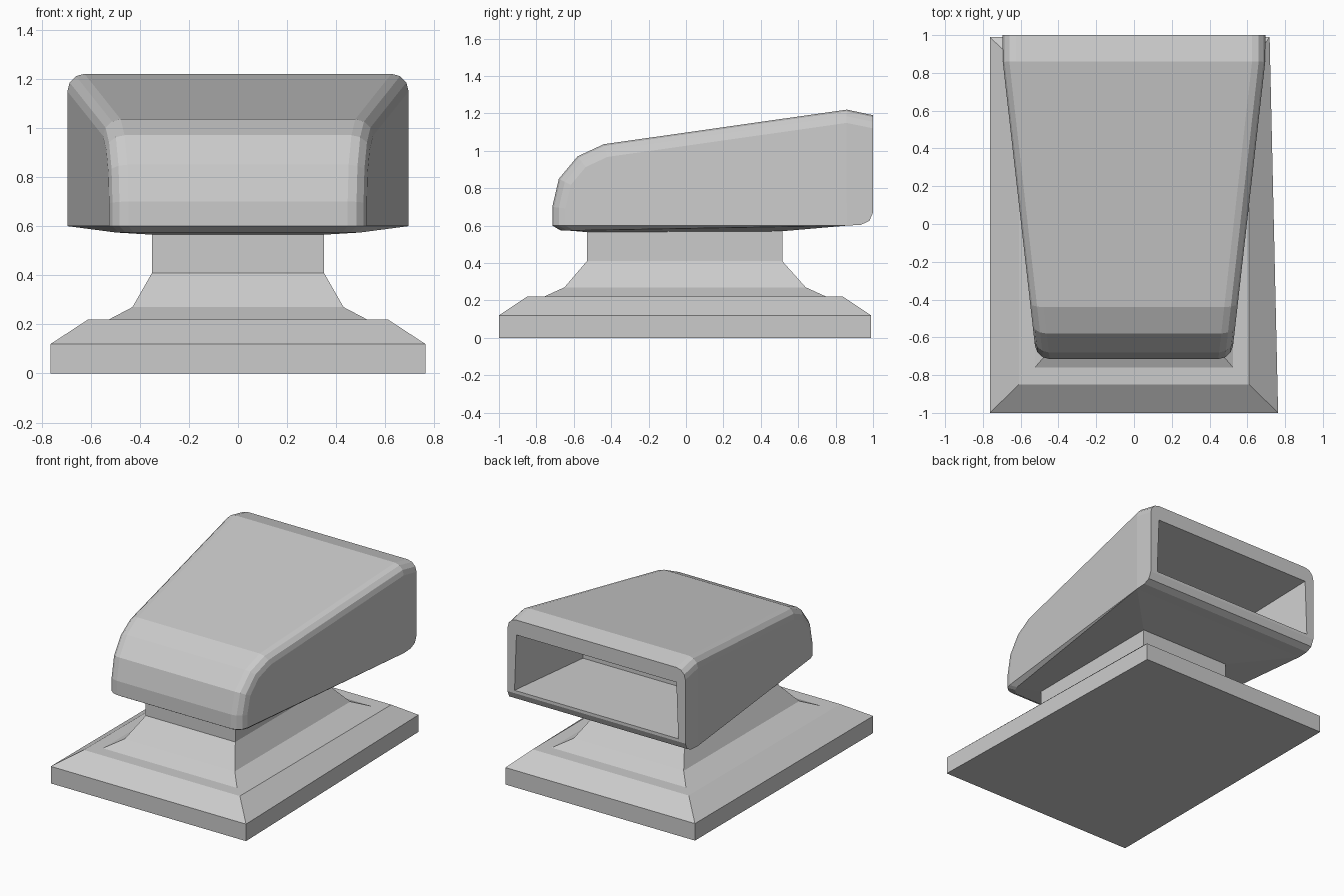
import bpy, bmesh
from math import sin, cos, radians
from mathutils import Vector

if "Cube" in bpy.data.objects:
    bpy.data.objects.remove(bpy.data.objects["Cube"])


def build(name, faces):
    """Make one flat-shaded object from a list of polygons."""
    bm = bmesh.new()
    for f in faces:
        bm.faces.new([bm.verts.new(p) for p in f])
    bmesh.ops.remove_doubles(bm, verts=bm.verts, dist=0.0005)
    bmesh.ops.recalc_face_normals(bm, faces=bm.faces)
    me = bpy.data.meshes.new(name)
    bm.to_mesh(me)
    bm.free()
    ob = bpy.data.objects.new(name, me)
    bpy.context.collection.objects.link(ob)


def strips(rings, closed=False):
    """Quads between successive point rows."""
    out = []
    for a, b in zip(rings, rings[1:]):
        n = len(a)
        out += [(a[i], a[(i + 1) % n], b[(i + 1) % n], b[i])
                for i in range(n if closed else n - 1)]
    return out


def mirror(faces):
    return faces + [[(-x, y, z) for x, y, z in f] for f in faces]


# Pedestal: stepped plinth, flared foot and neck (half width, front y, back y, z)
def rect(x, y0, y1, z, skew=0):
    return [(-x, y0, z), (x, y0, z), (x - skew, y1, z), (-x, y1, z)]


rings = [rect(.763, -1, .99, 0, .045), rect(.763, -1, .99, .12, .045),
         rect(.61, -.85, .84, .22), rect(.525, -.76, .75, .22),
         rect(.43, -.65, .64, .27), rect(.35, -.53, .515, .41),
         rect(.35, -.53, .515, .575)]
build("pedestal", strips(rings, True) + [rings[0], rings[-1]])

# Head: side profile of the front and top (y, z), swept across with rounded edges
profile = [Vector(p) for p in ((-.715, .6), (-.715, .7), (-.68, .85), (-.58, .97),
                               (-.44, 1.035), (.86, 1.22), (1, 1.19))]
R = .07


def half_width(y):
    return .525 + .17 * (min(y, .86) + .64) / 1.5


def inward(i):
    if i == 0:
        return Vector((1, 0))
    if i == len(profile) - 1:
        return Vector((0, -1))
    a = (profile[i] - profile[i - 1]).normalized()
    b = (profile[i + 1] - profile[i]).normalized()
    n = Vector((a.y + b.y, -a.x - b.x)).normalized()
    return n / n.dot(Vector((a.y, -a.x)))


rows = []
for i, p in enumerate(profile):
    arc = []
    for deg in (0, 30, 60, 90):
        q = p + inward(i) * R * (1 - sin(radians(deg)))
        arc.append((half_width(q.x) - R * (1 - cos(radians(deg))), q.x, q.y))
    rows.append([(-x, y, z) for x, y, z in arc] + arc[::-1])
faces = strips(rows)

# Rounded lower rear edge
W = half_width(1)
rear = [(W, y, z) for y, z in ((1, .67), (.98, .625), (.935, .604), (.86, .6))]
faces += strips([[(-x, y, z), (x, y, z)] for x, y, z in rear])

# Side walls
side = [r[-1] for r in rows]
faces += mirror([side[:6] + [rear[-1]], side[5:] + rear])

# Underside, tapering in to the neck
under = [(x * .95, y + .045, .574) for x, y, z in rows[0]]
faces += strips([rows[0], under])
nf, nb = (.35, -.53, .565), (.35, .515, .57)
nf_l, nb_l = (-.35, -.53, .565), (-.35, .515, .57)
faces += mirror([[rear[-1], rows[0][-1], under[-1]],
                 [rear[-1], under[-1], nf, nb]])
faces += [under + [nf, nf_l], [nf_l, nf, nb, nb_l],
          [nb_l, nb, rear[-1], (-W, .86, .6)]]

# Rear frame and tapered recess
mouth = [(-.64, 1, .69), (.64, 1, .69), (.625, 1, 1.085), (-.625, 1, 1.085)]
deep = [(-.56, .35, .69), (.56, .35, .69), (.55, .35, 1.0), (-.55, .35, 1.0)]
top = rows[-1]
faces += strips([mouth, deep], True) + [deep]
faces += mirror([[rear[0]] + top[:3:-1] + [mouth[2], mouth[1]]])
faces += [[top[3], top[4], mouth[2], mouth[3]],
          [(-W, 1, .67), rear[0], mouth[1], mouth[0]]]

# The rear arc runs centre-to-side, so order the frame side polygons outward-in
faces = [f for f in faces if len(f) != 7 or any(abs(p[1] - 1) > 1e-6 for p in f)]
faces += mirror([[rear[0]] + top[7:3:-1] + [mouth[2], mouth[1]]])
build("hollow_head", faces)
